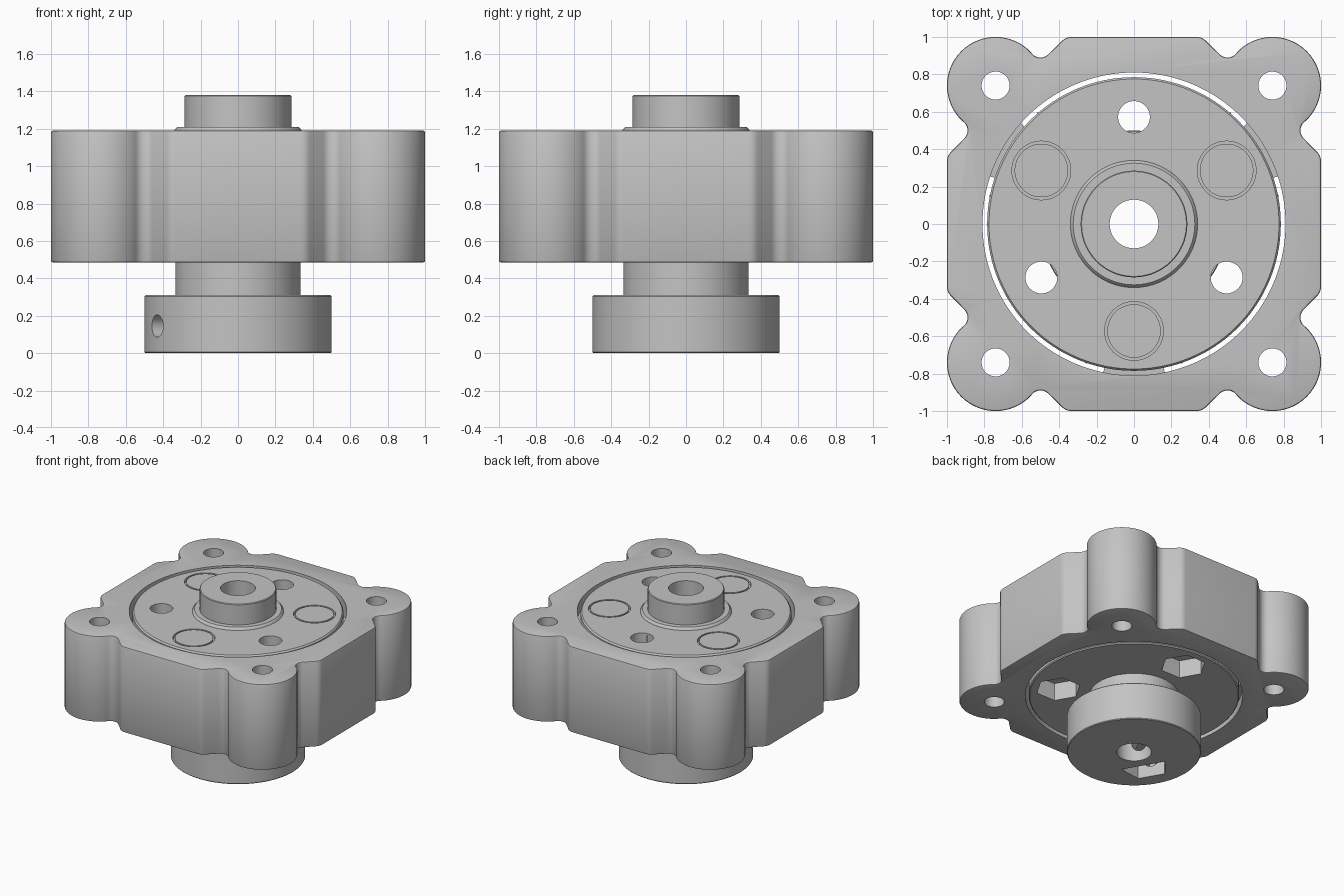
import bpy, bmesh
from math import sin, cos, pi, radians
from mathutils import Matrix, Vector

cube = bpy.data.objects.get("Cube")
if cube:
    bpy.data.objects.remove(cube)

grey = bpy.data.materials.new("plain_grey")
grey.use_nodes = True
grey.diffuse_color = (0.55, 0.55, 0.55, 1)
grey.node_tree.nodes["Principled BSDF"].inputs["Base Color"].default_value = grey.diffuse_color


def finish(name, bm):
    bmesh.ops.recalc_face_normals(bm, faces=bm.faces)
    mesh = bpy.data.meshes.new(name)
    bm.to_mesh(mesh)
    bm.free()
    mesh.materials.append(grey)
    obj = bpy.data.objects.new(name, mesh)
    bpy.context.collection.objects.link(obj)
    return obj


def prism(name, outline, z0, z1):
    bm = bmesh.new()
    face = bm.faces.new([bm.verts.new((x, y, z0)) for x, y in outline])
    ext = bmesh.ops.extrude_face_region(bm, geom=[face])["geom"]
    moved = [v for v in ext if isinstance(v, bmesh.types.BMVert)]
    bmesh.ops.translate(bm, verts=moved, vec=(0, 0, z1 - z0))
    return finish(name, bm)


def arc(cx, cy, r, a0, a1, n):
    angles = [radians(a0 + (a1 - a0) * i / n) for i in range(n + 1)]
    return [(cx + r * cos(a), cy + r * sin(a)) for a in angles]


def disc(name, x, y, r, z0, z1, n=48):
    return prism(name, arc(x, y, r, 0, 360, n)[:-1], z0, z1)


def lathe(name, profile, n=128):
    # Closed radial profile swept around the z axis
    bm = bmesh.new()
    rings = [[bm.verts.new((r * cos(2 * pi * i / n), r * sin(2 * pi * i / n), z))
              for i in range(n)] for r, z in profile]
    for a, b in zip(rings, rings[1:] + rings[:1]):
        for i in range(n):
            j = (i + 1) % n
            bm.faces.new((a[i], a[j], b[j], b[i]))
    return finish(name, bm)


def select_only(obj):
    bpy.ops.object.select_all(action='DESELECT')
    obj.select_set(True)
    bpy.context.view_layer.objects.active = obj


def cut(obj, cutter):
    select_only(obj)
    mod = obj.modifiers.new("cut", 'BOOLEAN')
    mod.operation, mod.solver, mod.object = 'DIFFERENCE', 'EXACT', cutter
    bpy.ops.object.modifier_apply(modifier=mod.name)
    bpy.data.objects.remove(cutter)


def smooth(obj):
    select_only(obj)
    bpy.ops.object.shade_smooth_by_angle(angle=radians(30))


def polar(r, deg):
    return r * cos(radians(deg)), r * sin(radians(deg))


BOTTOM, TOP, LOBE = 0.485, 1.19, 0.74

# Housing outline: lobe, notch and flat for half a side, mirrored and turned
half = arc(0.335, 0.93, 0.07, 90, 45, 5)
half += arc(0.5, 0.95, 0.06, 225, 319, 10)
half += arc(LOBE, LOBE, 0.26, 139, 45, 24)[1:]
quarter = half + [(y, x) for x, y in reversed(half[:-1])]
outline = []
for k in range(4):
    c, s = (1, 0, -1, 0)[k], (0, 1, 0, -1)[k]
    outline += [(x * c + y * s, y * c - x * s) for x, y in quarter]
housing = prism("housing", outline, BOTTOM, TOP)
select_only(housing)
bevel = housing.modifiers.new("edge", 'BEVEL')
bevel.width, bevel.segments, bevel.limit_method, bevel.angle_limit = 0.01, 2, 'ANGLE', radians(60)
bpy.ops.object.modifier_apply(modifier=bevel.name)
cut(housing, disc("bore_cutter", 0, 0, 0.81, 0, 2, 128))
for sx in (-1, 1):
    for sy in (-1, 1):
        cut(housing, disc("bolt_cutter", sx * LOBE, sy * LOBE, 0.075, 0, 2))
smooth(housing)

# Carrier: lower hub, neck, disc, collar and top boss around a through bore
carrier = lathe("carrier", [
    (0.13, 0), (0.495, 0), (0.5, 0.006), (0.5, 0.304), (0.495, 0.31), (0.335, 0.31),
    (0.335, BOTTOM), (0.777, BOTTOM), (0.785, BOTTOM + 0.008),
    (0.785, TOP - 0.012), (0.775, TOP), (0.34, TOP), (0.335, 1.2), (0.325, 1.21), (0.285, 1.21),
    (0.285, 1.375), (0.28, 1.38), (0.13, 1.38)])

# Through holes with hexagonal nut pockets underneath
for a in (90, 210, 330):
    x, y = polar(0.572, a)
    cut(carrier, disc("hole_cutter", x, y, 0.085, 0.4, 2))
    cut(carrier, prism("nut_cutter", arc(x, y, 0.17, a + 90, a + 450, 6)[:-1], 0.4, 0.63))

# Seats for the gear pins
for a in (30, 150, 270):
    cut(carrier, disc("seat_cutter", *polar(0.572, a), 0.157, TOP - 0.03, 2))

# Set screw hole and its nut slot in the lower hub
screw = disc("screw_cutter", 0, 0, 0.06, 0.05, 0.7)
screw.matrix_world = (Matrix.Translation((0, 0, 0.145)) @ Matrix.Rotation(radians(210), 4, 'Z')
                      @ Matrix.Rotation(radians(90), 4, 'Y'))
bpy.context.view_layer.update()
cut(carrier, screw)
slot = [(0.21, -0.175), (0.38, -0.105), (0.38, 0.105), (0.21, 0.175)]
turn = Matrix.Rotation(radians(210), 2)
cut(carrier, prism("slot_cutter", [tuple(turn @ Vector(p)) for p in slot], -0.1, 0.23))
smooth(carrier)

# Planet gears showing in the gap, with their pins
TEETH = 12
for i, a in enumerate((30, 150, 270)):
    x, y = polar(0.572, a)
    gear = []
    for t in range(TEETH):
        for step, r in ((-0.3, 0.25), (-0.14, 0.31), (0.14, 0.31), (0.3, 0.25)):
            dx, dy = polar(r, a + 360 * (t + step) / TEETH)
            gear.append((x + dx, y + dy))
    prism(f"planet_gear_{i + 1}", gear, 0.57, 1.1)
    smooth(disc(f"gear_pin_{i + 1}", x, y, 0.143, 1.1, TOP))
